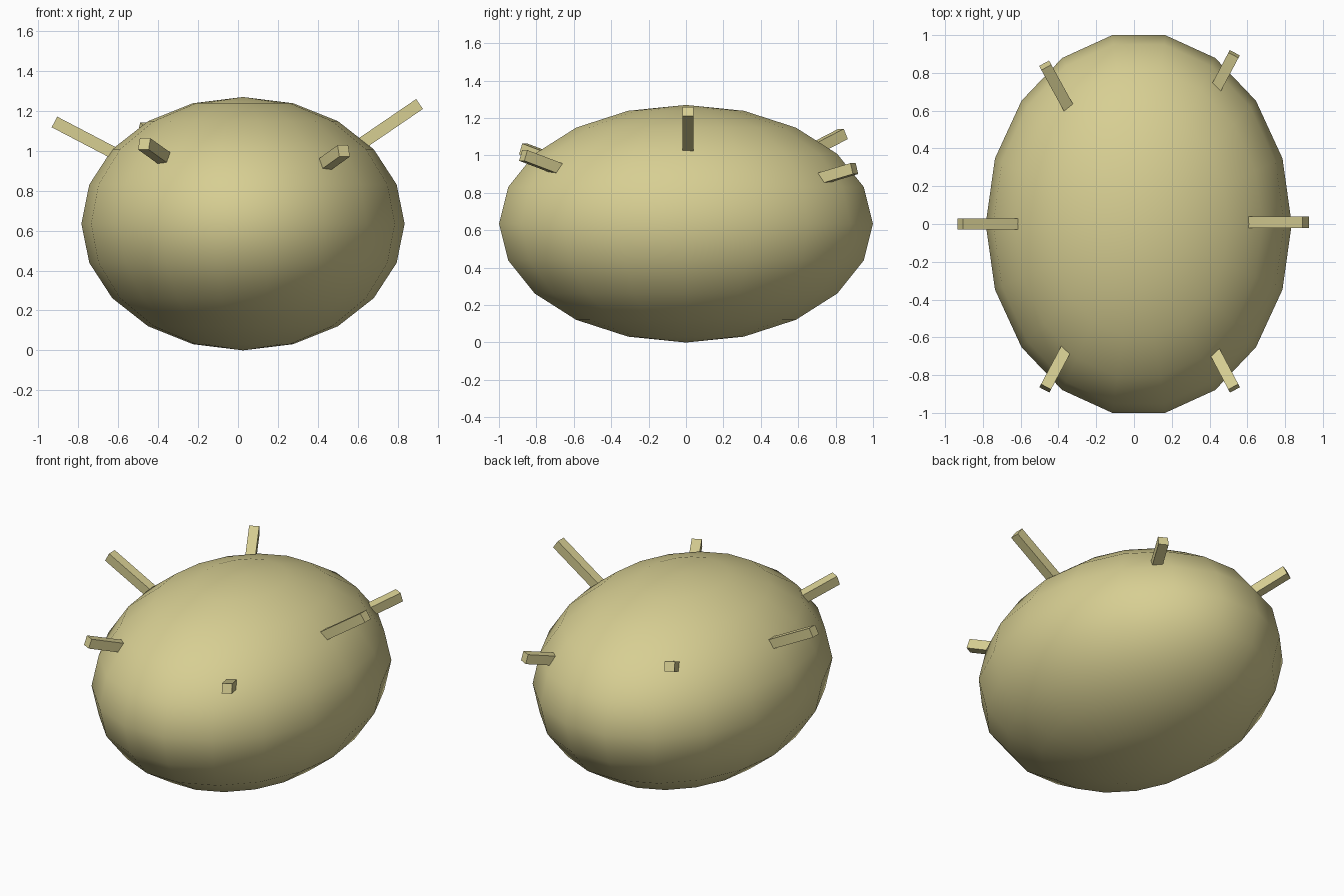
import bpy
from math import radians
from mathutils import Vector

cube = bpy.data.objects.get("Cube")
if cube:
    bpy.data.objects.remove(cube, do_unlink=True)

# Single straw-coloured material
straw = bpy.data.materials.new("straw_yellow")
straw.use_nodes = True
color = (0.68, 0.62, 0.29, 1)
straw.diffuse_color = color
straw.node_tree.nodes["Principled BSDF"].inputs["Base Color"].default_value = color

# Rounded body: a stretched sphere with a vertex column on the +x side
bpy.ops.mesh.primitive_uv_sphere_add(segments=18, ring_count=10, radius=1)
body = bpy.context.object
body.name = "body"
rim = max((v.co for v in body.data.vertices), key=lambda c: c.x)
if rim.x < 0.999:
    body.rotation_euler.z = radians(90)
    bpy.ops.object.transform_apply(location=False, rotation=True, scale=False)
body.location = (0.025, 0, 0.635)
body.scale = (0.81, 1.015, 0.635)
bpy.ops.object.shade_smooth()
body.data.materials.append(straw)


def peg(name, tip, direction, length=0.45, width=0.06):
    """Square peg whose outer end is centred on tip, rooted in the body."""
    axis = Vector(direction).normalized()
    bpy.ops.mesh.primitive_cube_add(size=1)
    ob = bpy.context.object
    ob.name = name
    ob.scale = (width, length, width)
    ob.rotation_euler = axis.to_track_quat("Y", "Z").to_euler()
    ob.location = Vector(tip) - axis * length / 2
    ob.data.materials.append(straw)


# Six pegs around the upper body
peg("front_left_peg", (0.53, -0.87, 1.0), (0.53, -1, 0.38))
peg("front_right_peg", (-0.47, -0.87, 1.035), (-0.53, -1, 0.38))
peg("middle_left_peg", (0.91, 0.01, 1.235), (0.82, 0, 0.56))
peg("middle_right_peg", (-0.92, 0, 1.145), (-0.88, 0, 0.46))
peg("back_left_peg", (0.53, 0.9, 0.93), (0.53, 1, 0.3))
peg("back_right_peg", (-0.47, 0.84, 1.115), (-0.55, 1, 0.52))
